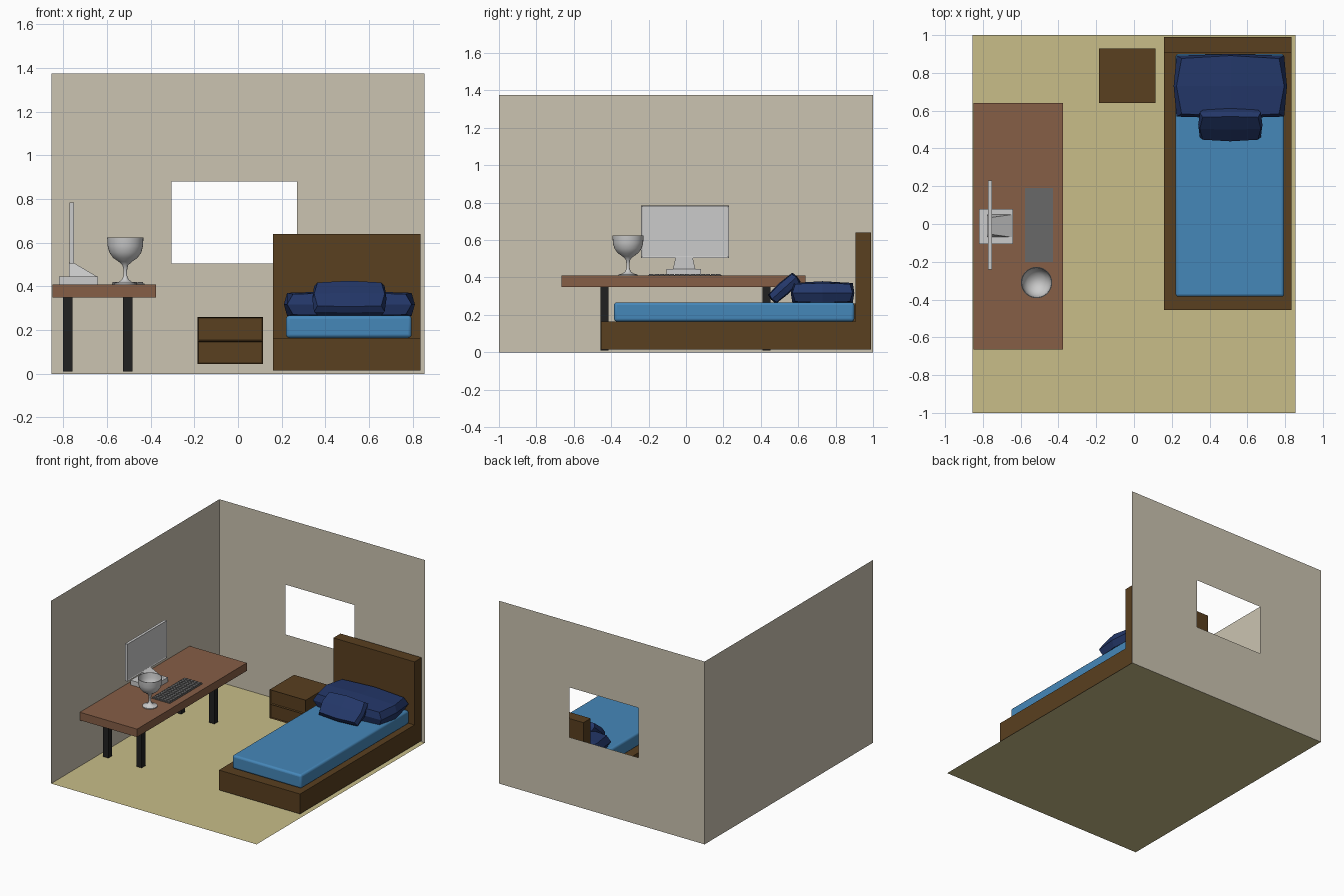
import bpy, bmesh, math
from mathutils import Matrix, Vector

if "Cube" in bpy.data.objects:
    bpy.data.objects.remove(bpy.data.objects["Cube"])


def mat(name, r, g, b):
    m = bpy.data.materials.new(name)
    m.diffuse_color = (r, g, b, 1)
    m.use_nodes = True
    m.node_tree.nodes["Principled BSDF"].inputs["Base Color"].default_value = m.diffuse_color
    return m


WALL = mat("wall_beige", 0.60, 0.55, 0.44)
FLOOR = mat("floor_tan", 0.58, 0.51, 0.25)
DESK = mat("desk_brown", 0.24, 0.112, 0.061)
WOOD = mat("dark_wood", 0.10, 0.05, 0.014)
BLUE = mat("mattress_blue", 0.06, 0.242, 0.485)
NAVY = mat("pillow_navy", 0.017, 0.038, 0.14)
BLACK = mat("leg_black", 0.015, 0.015, 0.015)
SILVER = mat("silver_grey", 0.60, 0.60, 0.60)
GREY = mat("key_grey", 0.14, 0.14, 0.14)


def finish(name, bm, material):
    me = bpy.data.meshes.new(name)
    bm.to_mesh(me)
    bm.free()
    me.materials.append(material)
    ob = bpy.data.objects.new(name, me)
    bpy.context.collection.objects.link(ob)
    return ob


def add_box(bm, x, y, z):
    """Add a box spanning the given (min, max) ranges."""
    lo, hi = Vector((x[0], y[0], z[0])), Vector((x[1], y[1], z[1]))
    m = Matrix.Translation((lo + hi) / 2) @ Matrix.Diagonal((*(hi - lo), 1))
    return bmesh.ops.create_cube(bm, size=1, matrix=m)["verts"]


def box(name, x, y, z, material):
    bm = bmesh.new()
    add_box(bm, x, y, z)
    return finish(name, bm, material)


def smooth(ob, angle=35):
    bpy.ops.object.select_all(action='DESELECT')
    ob.select_set(True)
    bpy.context.view_layer.objects.active = ob
    bpy.ops.object.shade_smooth_by_angle(angle=math.radians(angle))


def sheet(name, quads, material):
    bm = bmesh.new()
    for q in quads:
        bm.faces.new([bm.verts.new(p) for p in q])
    bmesh.ops.remove_doubles(bm, verts=bm.verts, dist=1e-5)
    return finish(name, bm, material)


# Room shell: thin floor, left wall, back wall with a window opening
W, H = 0.855, 1.375
sheet("floor", [[(-W, -1, 0), (W, -1, 0), (W, 1, 0), (-W, 1, 0)]], FLOOR)
sheet("left_wall", [[(-W, -1, 0), (-W, 1, 0), (-W, 1, H), (-W, -1, H)]], WALL)
xs, zs = (-W, -0.305, 0.27, W), (0, 0.505, 0.88, H)
sheet("back_wall", [[(xs[i], 1, zs[j]), (xs[i + 1], 1, zs[j]),
                     (xs[i + 1], 1, zs[j + 1]), (xs[i], 1, zs[j + 1])]
                    for i in range(3) for j in range(3) if (i, j) != (1, 1)], WALL)

# Desk with four legs
box("desk_top", (-0.85, -0.375), (-0.665, 0.64), (0.35, 0.41), DESK)
for side, x in (("left", -0.78), ("right", -0.504)):
    for end, y in (("front", -0.436), ("back", 0.43)):
        box(f"desk_leg_{end}_{side}", (x - 0.022, x + 0.022),
            (y - 0.022, y + 0.022), (0.01, 0.35), BLACK)

# Monitor: foot, wedge neck, panel with recessed screen
box("monitor_foot", (-0.82, -0.64), (-0.105, 0.08), (0.41, 0.445), SILVER)
bm = bmesh.new()
vs = [[bm.verts.new((x, -0.01 + s * w, z)) for x, z, w in
       ((-0.775, 0.445, 0.06), (-0.645, 0.445, 0.06), (-0.755, 0.51, 0.045), (-0.775, 0.51, 0.045))]
      for s in (-1, 1)]
bm.faces.new(vs[0])
bm.faces.new(vs[1][::-1])
for i in range(4):
    j = (i + 1) % 4
    bm.faces.new((vs[0][j], vs[0][i], vs[1][i], vs[1][j]))
bmesh.ops.recalc_face_normals(bm, faces=bm.faces)
finish("monitor_neck", bm, SILVER)
bm = bmesh.new()
add_box(bm, (-0.772, -0.752), (-0.24, 0.23), (0.505, 0.785))
bm.normal_update()
bmesh.ops.inset_region(bm, faces=[f for f in bm.faces if f.normal.x > 0.9],
                       thickness=0.01, depth=-0.004)
finish("monitor_panel", bm, SILVER)

# Keyboard: plate and key grid
box("keyboard_plate", (-0.578, -0.428), (-0.2, 0.19), (0.41, 0.414), GREY)
bm = bmesh.new()
for i in range(5):
    for j in range(14):
        x, y = -0.574 + i * 0.0285, -0.197 + j * 0.0275
        add_box(bm, (x, x + 0.025), (y, y + 0.024), (0.414, 0.42))
finish("keyboard_keys", bm, GREY)

# Goblet: lathed hollow profile (radius, height)
profile = [(0, 0.41), (0.052, 0.41), (0.052, 0.416), (0.03, 0.421), (0.015, 0.432),
           (0.008, 0.45), (0.008, 0.475), (0.013, 0.497), (0.03, 0.513), (0.055, 0.53),
           (0.073, 0.555), (0.081, 0.585), (0.083, 0.625), (0.079, 0.625),
           (0.076, 0.587), (0.067, 0.558), (0.05, 0.537), (0.025, 0.522), (0, 0.517)]
bm = bmesh.new()
pts = [bm.verts.new((-0.516 + r, -0.31, z)) for r, z in profile]
edges = [bm.edges.new(p) for p in zip(pts, pts[1:])]
bmesh.ops.spin(bm, geom=pts + edges, cent=(-0.516, -0.31, 0), axis=(0, 0, 1),
               angle=math.tau, steps=32)
bmesh.ops.remove_doubles(bm, verts=bm.verts, dist=1e-5)
bmesh.ops.recalc_face_normals(bm, faces=bm.faces)
smooth(finish("goblet", bm, SILVER), 50)

# Nightstand: two recessed drawer fronts
bm = bmesh.new()
add_box(bm, (-0.185, 0.115), (0.64, 0.93), (0.045, 0.26))
bmesh.ops.bisect_plane(bm, geom=bm.verts[:] + bm.edges[:] + bm.faces[:],
                       plane_co=(0, 0, 0.151), plane_no=(0, 0, 1))
bm.normal_update()
bmesh.ops.inset_individual(bm, faces=[f for f in bm.faces if f.normal.y < -0.9],
                           thickness=0.006, depth=-0.01)
finish("nightstand", bm, WOOD)

# Bed: base, headboard, rounded mattress
box("bed_base", (0.16, 0.835), (-0.455, 0.905), (0.015, 0.165), WOOD)
box("headboard", (0.16, 0.835), (0.905, 0.99), (0.015, 0.64), WOOD)
mattress = box("mattress", (0.22, 0.795), (-0.385, 0.9), (0.165, 0.267), BLUE)
bev = mattress.modifiers.new("soft_edges", 'BEVEL')
bev.width, bev.segments = 0.015, 3
smooth(mattress)


# Pillows: faceted cushions with pulled-in corners
def pillow(name, centre, size, tilt):
    bm = bmesh.new()
    bmesh.ops.create_cube(bm, size=2)
    bmesh.ops.subdivide_edges(bm, edges=bm.edges[:], cuts=1, use_grid_fill=True)
    for v in bm.verts:
        n = sum(abs(c) > 0.5 for c in v.co)
        k = {1: 1, 2: 0.95, 3: 0.86}.get(n, 1)
        kz = {1: 1, 2: 0.85, 3: 0.76}.get(n, 1)
        v.co = Vector((v.co.x * k * size[0], v.co.y * k * size[1], v.co.z * kz * size[2]))
    bmesh.ops.transform(bm, verts=bm.verts, matrix=Matrix.Translation(centre)
                        @ Matrix.Rotation(math.radians(tilt), 4, 'X'))
    return finish(name, bm, NAVY)


pillow("large_pillow", (0.51, 0.73, 0.318), (0.30, 0.17, 0.062), 0)
pillow("small_pillow", (0.51, 0.525, 0.343), (0.17, 0.093, 0.038), 42)
